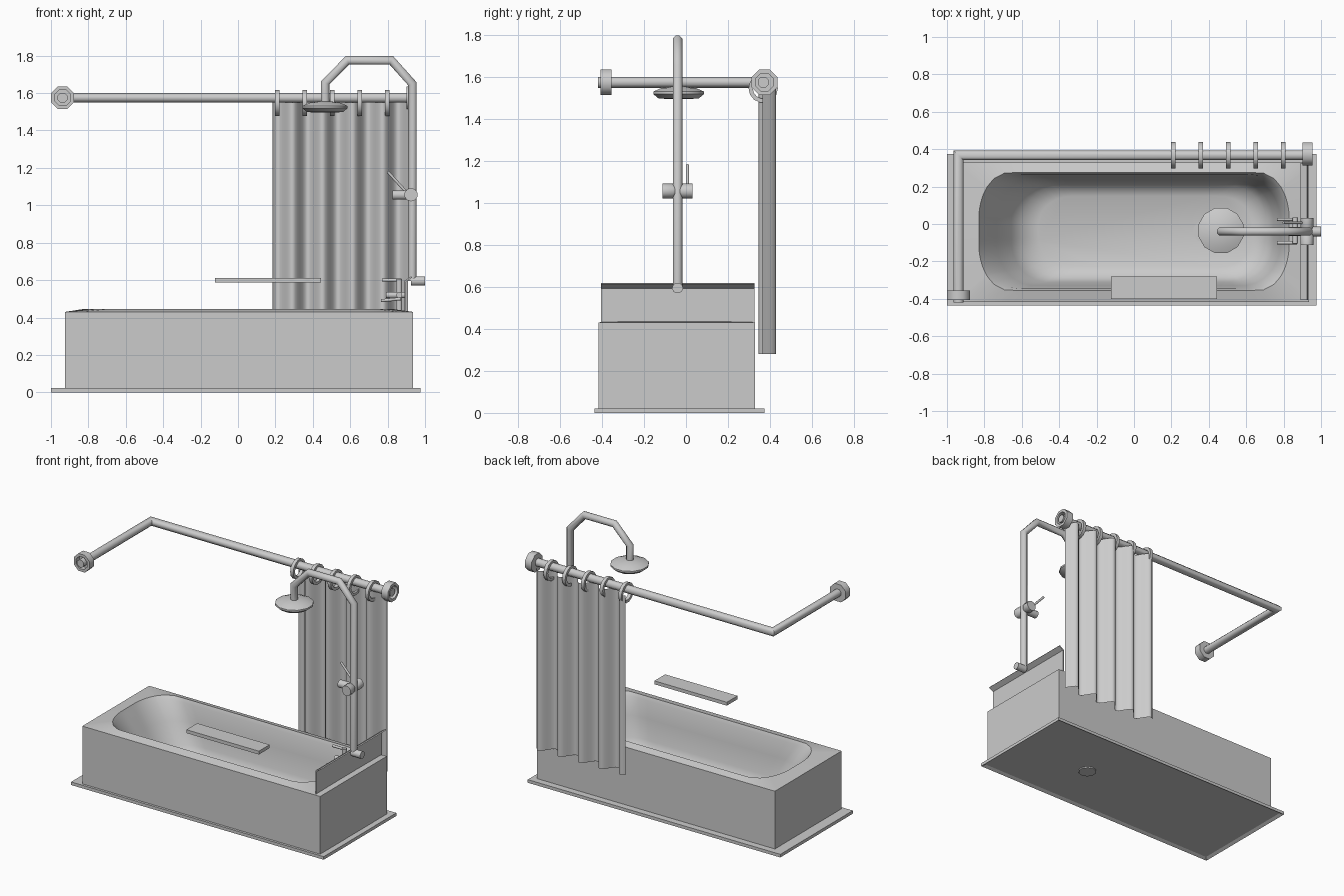
import bpy, bmesh, math
from mathutils import Vector

cube = bpy.data.objects.get("Cube")
if cube:
    bpy.data.objects.remove(cube)

grey = bpy.data.materials.new("plain_grey")
grey.use_nodes = True
grey.diffuse_color = (0.6, 0.6, 0.6, 1)
grey.node_tree.nodes["Principled BSDF"].inputs["Base Color"].default_value = (0.6, 0.6, 0.6, 1)


def finish(name, bm, smooth=True):
    bmesh.ops.recalc_face_normals(bm, faces=bm.faces)
    mesh = bpy.data.meshes.new(name)
    bm.to_mesh(mesh)
    bm.free()
    mesh.materials.append(grey)
    obj = bpy.data.objects.new(name, mesh)
    bpy.context.collection.objects.link(obj)
    if smooth:
        bpy.ops.object.select_all(action='DESELECT')
        obj.select_set(True)
        bpy.context.view_layer.objects.active = obj
        bpy.ops.object.shade_smooth_by_angle(angle=math.radians(46))
    return obj


def loft(name, rings, smooth=True):
    """Skin a list of closed rings and cap both ends."""
    bm = bmesh.new()
    rows = [[bm.verts.new(p) for p in ring] for ring in rings]
    for a, b in zip(rows, rows[1:]):
        n = len(a)
        for i in range(n):
            bm.faces.new((a[i], a[(i + 1) % n], b[(i + 1) % n], b[i]))
    bm.faces.new(rows[0])
    bm.faces.new(rows[-1])
    return finish(name, bm, smooth)


def lathe(name, profile, origin, axis, sides=8, smooth=True):
    """Profile of (radius, distance along axis)."""
    axis, origin = Vector(axis).normalized(), Vector(origin)
    turn = Vector((0, 0, 1)).rotation_difference(axis)
    angles = [math.tau * (i + 0.5) / sides for i in range(sides)]
    return loft(name, [[origin + turn @ Vector((r * math.cos(a), r * math.sin(a), d))
                        for a in angles] for r, d in profile], smooth)


def rod(name, start, end, radius, sides=8):
    start, end = Vector(start), Vector(end)
    return lathe(name, [(radius, 0), (radius, (end - start).length)], start, end - start, sides)


def pipe(name, points, normal, radius, sides=8):
    """Mitred tube along a path lying in the plane with this normal."""
    pts, normal = [Vector(p) for p in points], Vector(normal)
    rings = []
    for i, p in enumerate(pts):
        before = (p - pts[i - 1]).normalized() if i else (pts[1] - p).normalized()
        after = (pts[i + 1] - p).normalized() if i + 1 < len(pts) else before
        side = normal.cross(before + after).normalized()
        side /= side.dot(normal.cross(before))
        rings.append([p + radius * (side * math.cos(a) + normal * math.sin(a))
                      for a in (math.tau * (k + 0.5) / sides for k in range(sides))])
    return loft(name, rings)


def box(name, low, high):
    bm = bmesh.new()
    bmesh.ops.create_cube(bm, size=1)
    for v in bm.verts:
        v.co = [(a + b) / 2 + c * (b - a) for a, b, c in zip(low, high, v.co)]
    return finish(name, bm, False)


# Base trim with a shallow recess underneath
bm = bmesh.new()
bmesh.ops.create_cube(bm, size=1)
for v in bm.verts:
    v.co = (-0.0125 + v.co.x * 1.975, -0.03 + v.co.y * 0.81, 0.011 + v.co.z * 0.022)
under = min(bm.faces, key=lambda f: f.calc_center_median().z)
bmesh.ops.inset_region(bm, faces=[under], thickness=0.03)
for v in under.verts:
    v.co.z += 0.012
finish("base_trim", bm, False)

# Tub: rectangular outside lofted over the rim into a rounded basin
SIDE = 24
steps = [-1 + 2 * i / SIDE for i in range(SIDE)]
square = ([(t, -1) for t in steps] + [(1, t) for t in steps]
          + [(-t, 1) for t in steps] + [(-1, -t) for t in steps])


def rounded(cx, cy, hx, hy, rx, ry, z):
    ring = []
    for u, v in square:
        x, y = u * hx, v * hy
        kx = max(-(hx - rx), min(hx - rx, x))
        ky = max(-(hy - ry), min(hy - ry, y))
        dx, dy = (x - kx) / rx, (y - ky) / ry
        size = math.hypot(dx, dy) or 1
        ring.append((cx + kx + rx * dx / size, cy + ky + ry * dy / size, z))
    return ring


outer = [[(0.005 + u * 0.93, -0.045 + v * 0.373, z) for u, v in square] for z in (0.018, 0.43)]
basin = [(0, 0.83, 0.315, 0.16, 0.25, 0.445), (0, 0.815, 0.305, 0.18, 0.25, 0.42),
         (0.025, 0.76, 0.29, 0.2, 0.24, 0.3), (0.045, 0.7, 0.272, 0.2, 0.22, 0.16),
         (0.055, 0.65, 0.245, 0.2, 0.2, 0.09), (0.06, 0.57, 0.19, 0.18, 0.15, 0.06)]
loft("bathtub", outer + [rounded(cx, -0.04, *rest) for cx, *rest in basin])

rod("drain", (0.375, -0.04, 0.003), (0.375, -0.04, 0.068), 0.06, 10)

# Upright end panel with an outward lip
profile = [(0.89, 0.42), (0.89, 0.597), (0.925, 0.62), (0.931, 0.613), (0.897, 0.592), (0.897, 0.42)]
loft("end_splash_panel", [[(x, y, z) for x, z in profile] for y in (-0.405, 0.327)], False)

box("soap_shelf", (-0.123, -0.4, 0.588), (0.443, -0.28, 0.612))

# Curtain rail with cup-shaped wall mounts
RAIL_Y, RAIL_Z = 0.368, 1.575
pipe("curtain_rail", [(-0.938, -0.42, RAIL_Z), (-0.938, RAIL_Y, RAIL_Z), (0.95, RAIL_Y, RAIL_Z)],
     (0, 0, 1), 0.028)
cup = [(0.026, 0), (0.066, 0), (0.066, 0.052), (0.046, 0.052), (0.046, 0.015), (0.026, 0.015)]
lathe("rail_mount_front", cup, (-0.938, -0.355, RAIL_Z), (0, -1, 0))
lathe("rail_mount_side", cup, (0.902, RAIL_Y + 0.006, RAIL_Z), (1, 0, 0))

# Curtain rings
for k in range(5):
    x = 0.211 + 0.1465 * k
    bm = bmesh.new()
    count = 14
    section = [(-0.012, 0.07), (0.012, 0.07), (0.012, 0.05), (-0.012, 0.05)]
    rows = [[bm.verts.new((x + dx, RAIL_Y + r * math.cos(a), 1.547 + r * math.sin(a)))
             for dx, r in section] for a in (math.tau * i / count for i in range(count))]
    for i in range(count):
        a, b = rows[i], rows[(i + 1) % count]
        for j in range(4):
            bm.faces.new((a[j], a[(j + 1) % 4], b[(j + 1) % 4], b[j]))
    finish(f"curtain_ring_{k + 1}", bm)

# Curtain: one pleated sheet
bm = bmesh.new()
columns = 54
pairs = []
for i in range(columns + 1):
    t = i / columns
    x = 0.185 + 0.725 * t
    y = 0.388 + 0.042 * math.sin(math.tau * 4.5 * t + 0.6)
    pairs.append([bm.verts.new((x, y, z)) for z in (0.28, 1.55)])
for a, b in zip(pairs, pairs[1:]):
    bm.faces.new((a[0], b[0], b[1], a[1]))
finish("shower_curtain", bm)

# Shower riser, gooseneck and head
PIPE_X, PIPE_Y = 0.932, -0.04
pipe("shower_pipe", [(PIPE_X, PIPE_Y, 0.595), (PIPE_X, PIPE_Y, 1.65), (0.82, PIPE_Y, 1.775),
                     (0.585, PIPE_Y, 1.775), (0.467, PIPE_Y, 1.655), (0.467, PIPE_Y, 1.54)],
     (0, 1, 0), 0.024)
rod("pipe_wall_fitting", (0.925, PIPE_Y, 0.595), (1.0, PIPE_Y, 0.595), 0.026, 10)
lathe("shower_head", [(0.02, 0.062), (0.085, 0.053), (0.125, 0.036), (0.125, 0.024),
                      (0.1, 0.004), (0.05, 0)], (0.465, -0.035, 1.495), (0, 0, 1), 12)

# Mixer valve on the riser
lathe("valve_body", [(0.036, -0.072), (0.036, -0.024), (0.02, 0), (0.036, 0.024), (0.036, 0.072)],
      (0.925, PIPE_Y, 1.057), (0, 1, 0), 10)
rod("valve_nozzle", (0.825, PIPE_Y, 1.055), (0.925, PIPE_Y, 1.055), 0.027)
rod("valve_lever", (0.905, 0.007, 1.065), (0.8, 0.007, 1.18), 0.008)

# Tub faucet with two levers
rod("faucet_riser", (0.862, PIPE_Y, 0.44), (0.862, PIPE_Y, 0.605), 0.017)
rod("faucet_spout", (0.79, PIPE_Y, 0.52), (0.892, PIPE_Y, 0.52), 0.018)
rod("faucet_crossbar", (0.862, -0.105, 0.52), (0.862, 0.035, 0.52), 0.016)
rod("faucet_top_lever", (0.77, PIPE_Y, 0.6), (0.875, PIPE_Y, 0.6), 0.009)
for label, y in (("right", -0.1), ("left", 0.025)):
    rod(f"faucet_{label}_lever", (0.765, y, 0.49), (0.87, y, 0.5), 0.009)
